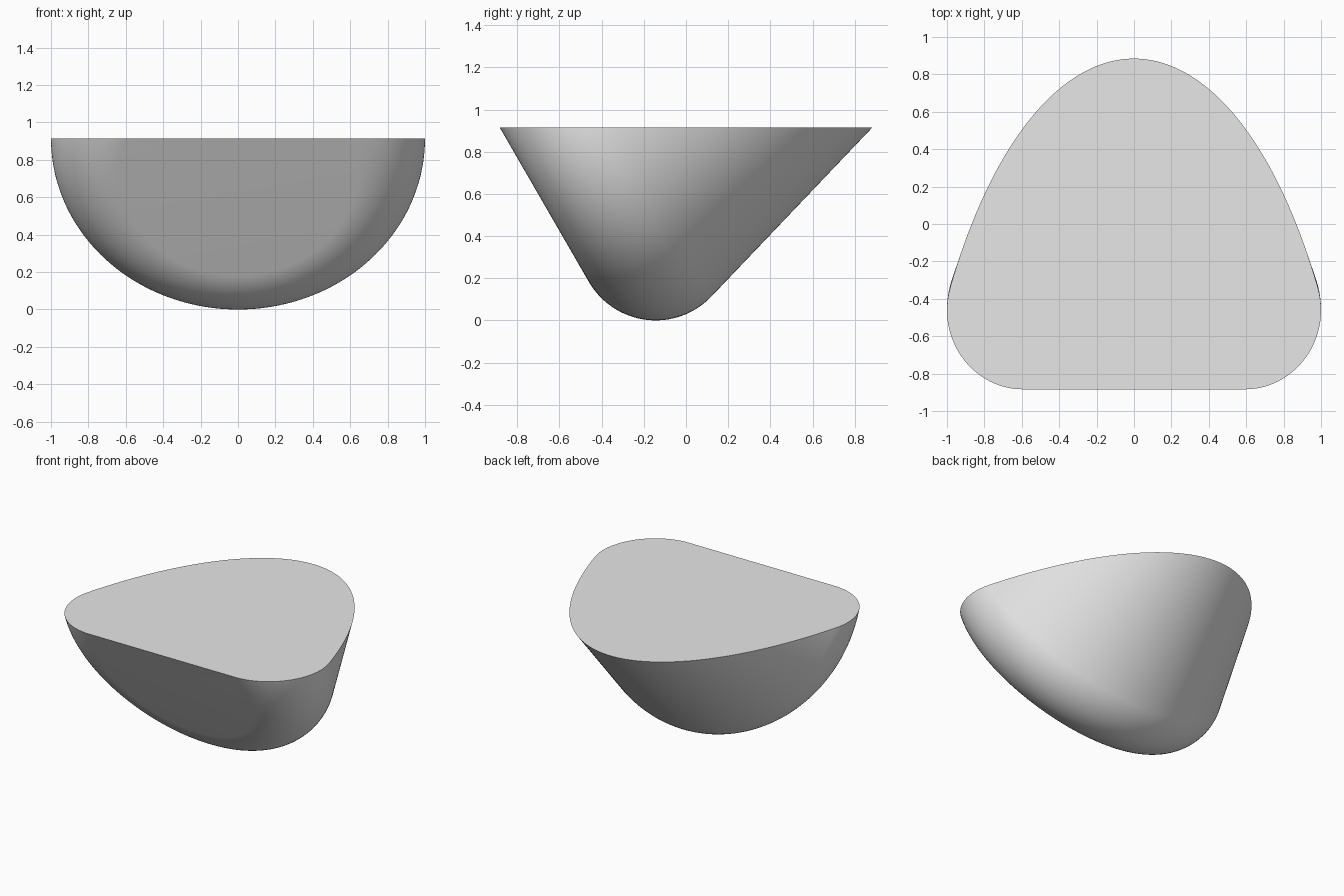
import bpy
import bmesh
from math import sin, cos, pi, radians
from mathutils import Vector, Matrix

default = bpy.data.objects.get("Cube")
if default:
    bpy.data.objects.remove(default, do_unlink=True)

grey = bpy.data.materials.new("light grey")
grey.use_nodes = True
COLOUR = (0.8, 0.8, 0.8, 1)
grey.diffuse_color = COLOUR
grey.node_tree.nodes["Principled BSDF"].inputs["Base Color"].default_value = COLOUR

# Tapered disc: flat front, rounded rim, conical back
ROUND = 0.366            # rim rounding radius
RING = 1 - ROUND         # radius of the rounding's centre line
TAPER = radians(16.4)    # half angle of the cone
TOP = 0.915              # height of the flat cut
CENTRE = Vector((0, -0.461, TOP))
STEPS, SEGMENTS = 32, 192

# Profile as (radius, distance along the axis)
profile = [(0, -ROUND)]
for i in range(STEPS + 1):
    a = -pi / 2 + (pi / 2 + TAPER) * i / STEPS
    profile.append((RING + ROUND * cos(a), ROUND * sin(a)))
radius, along = profile[-1]
length = 1.4
profile.append((radius - length * sin(TAPER), along + length * cos(TAPER)))
profile.append((0, profile[-1][1]))

# Revolve about the local z axis
bm = bmesh.new()
verts = [bm.verts.new((r, 0, t)) for r, t in profile]
edges = [bm.edges.new(pair) for pair in zip(verts, verts[1:])]
bmesh.ops.spin(bm, geom=verts + edges, cent=(0, 0, 0), axis=(0, 0, 1),
               angle=2 * pi, steps=SEGMENTS, use_duplicate=False)
bmesh.ops.remove_doubles(bm, verts=bm.verts, dist=0.0001)

# Lean the axis back and up, 30 degrees above horizontal
bm.transform(Matrix.Translation(CENTRE) @ Matrix.Rotation(radians(-60), 4, "X"))

# Slice level and close the flat top
cut = bmesh.ops.bisect_plane(bm, geom=bm.verts[:] + bm.edges[:] + bm.faces[:],
                             dist=0.00001, plane_co=CENTRE, plane_no=(0, 0, 1),
                             clear_outer=True)
rim = [e for e in bm.edges if e.is_boundary]
bmesh.ops.holes_fill(bm, edges=rim, sides=0)
bmesh.ops.recalc_face_normals(bm, faces=bm.faces)

mesh = bpy.data.meshes.new("half_cone_body")
bm.to_mesh(mesh)
bm.free()
mesh.materials.append(grey)
body = bpy.data.objects.new("half_cone_body", mesh)
bpy.context.collection.objects.link(body)

bpy.ops.object.select_all(action="DESELECT")
body.select_set(True)
bpy.context.view_layer.objects.active = body
bpy.ops.object.shade_smooth_by_angle(angle=radians(30))
